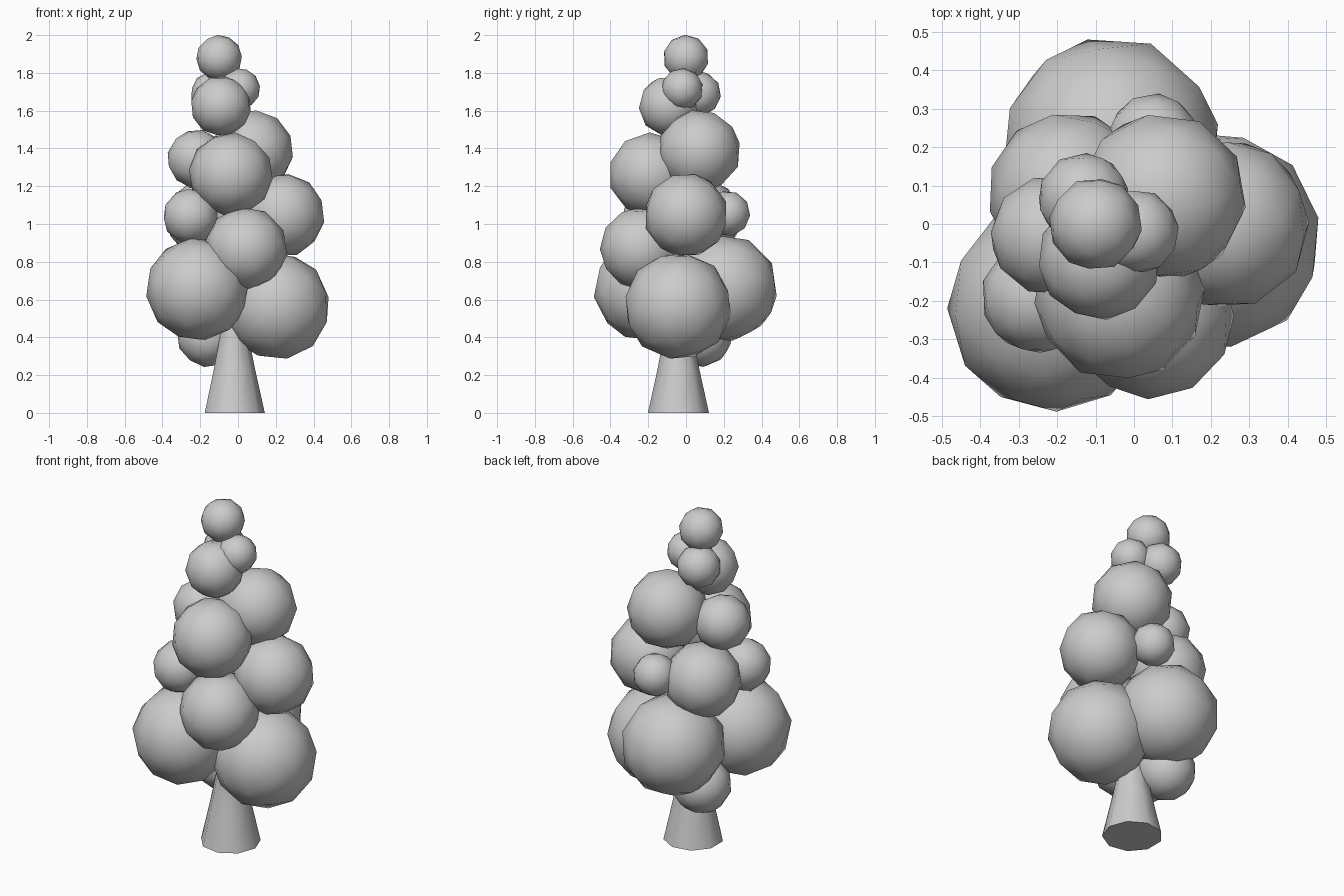
import bpy, bmesh, math, random
from mathutils import Matrix, Euler

if "Cube" in bpy.data.objects:
    bpy.data.objects.remove(bpy.data.objects["Cube"])

random.seed(4)


def finish(bm, name):
    bmesh.ops.recalc_face_normals(bm, faces=bm.faces)
    mesh = bpy.data.meshes.new(name)
    bm.to_mesh(mesh)
    bm.free()
    obj = bpy.data.objects.new(name, mesh)
    bpy.context.collection.objects.link(obj)
    return obj


def leaf_clump(name, x, y, z, r):
    bm = bmesh.new()
    turn = Euler([random.uniform(0, math.tau) for _ in range(3)]).to_matrix().to_4x4()
    bmesh.ops.create_icosphere(bm, subdivisions=2, radius=r * 1.005,
                               matrix=Matrix.Translation((x, y, z)) @ turn)
    for f in bm.faces:
        f.smooth = True
    return finish(bm, name)


# Foliage: x, y, z, radius, from the crown down
clumps = [
    (-0.10, 0.00, 1.88, 0.121),
    (0.007, -0.02, 1.715, 0.11),
    (-0.13, 0.065, 1.69, 0.12),
    (-0.09, -0.09, 1.625, 0.16),
    (0.073, 0.07, 1.385, 0.22),
    (-0.22, -0.03, 1.345, 0.155),
    (-0.038, -0.188, 1.263, 0.222),
    (0.05, 0.22, 1.055, 0.12),
    (0.235, 0.00, 1.047, 0.223),
    (-0.25, -0.19, 1.04, 0.148),
    (-0.168, 0.08, 1.03, 0.212),
    (0.042, -0.235, 0.87, 0.22),
    (-0.212, -0.215, 0.655, 0.275),
    (-0.06, 0.203, 0.66, 0.285),
    (0.203, -0.042, 0.565, 0.285),
    (-0.16, 0.08, 0.405, 0.163),
]
for i, c in enumerate(clumps):
    leaf_clump(f"leaf_clump_{i + 1}", *c)

# Trunk: nine-sided rings narrowing upward, z and radius
bm = bmesh.new()
n = 9
rings = []
for z, r in [(0, 0.164), (0.22, 0.115), (0.42, 0.075), (0.9, 0.04)]:
    rings.append([bm.verts.new((-0.022 + r * math.cos(math.tau * k / n),
                                -0.04 + r * math.sin(math.tau * k / n), z))
                  for k in range(n)])
for a, b in zip(rings, rings[1:]):
    for k in range(n):
        f = bm.faces.new((a[k], a[(k + 1) % n], b[(k + 1) % n], b[k]))
        f.smooth = True
bm.faces.new(rings[0][::-1])
bm.faces.new(rings[-1])
trunk = finish(bm, "trunk")
bpy.context.view_layer.objects.active = trunk
trunk.select_set(True)
bpy.ops.object.shade_smooth_by_angle(angle=math.radians(50))
